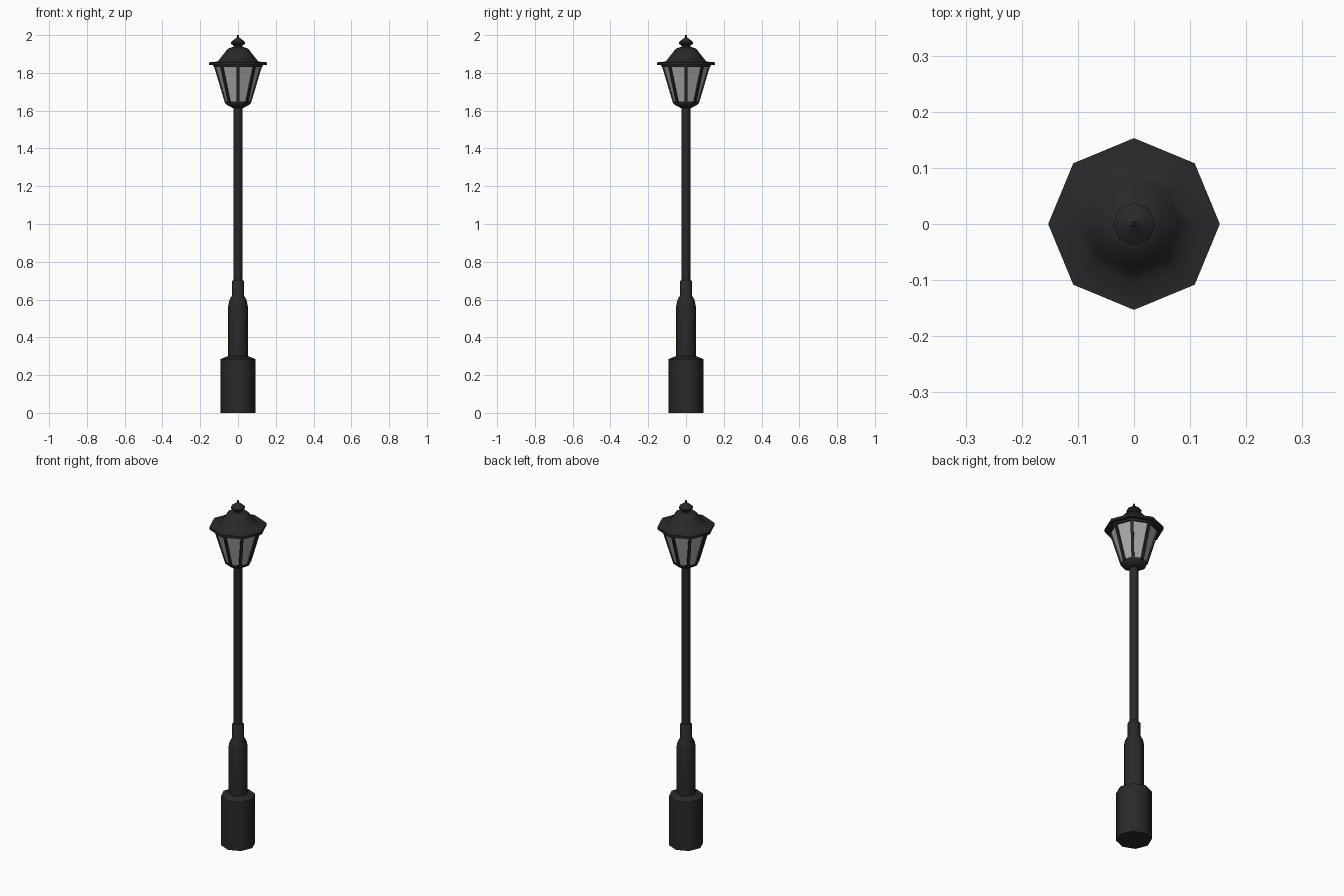
import bpy
import bmesh
from math import radians, sin, cos, pi
from mathutils import Vector

SIDES = 8

if "Cube" in bpy.data.objects:
    bpy.data.objects.remove(bpy.data.objects["Cube"], do_unlink=True)


def material(name, value):
    mat = bpy.data.materials.new(name)
    mat.use_nodes = True
    colour = (value, value, value, 1)
    mat.diffuse_color = colour
    bsdf = mat.node_tree.nodes["Principled BSDF"]
    bsdf.inputs["Base Color"].default_value = colour
    bsdf.inputs["Roughness"].default_value = 0.7
    return mat


iron = material("black iron", 0.022)
glass = material("frosted glass", 0.4)


def corner(i, radius, z):
    a = 2 * pi * i / SIDES
    return Vector((radius * cos(a), radius * sin(a), z))


def finish(name, bm, mat, angle):
    bmesh.ops.recalc_face_normals(bm, faces=bm.faces)
    mesh = bpy.data.meshes.new(name)
    bm.to_mesh(mesh)
    bm.free()
    mesh.materials.append(mat)
    ob = bpy.data.objects.new(name, mesh)
    bpy.context.collection.objects.link(ob)
    if angle:
        bpy.ops.object.select_all(action="DESELECT")
        ob.select_set(True)
        bpy.context.view_layer.objects.active = ob
        bpy.ops.object.shade_smooth_by_angle(angle=radians(angle))
    return ob


def turned(name, profile, mat=iron, angle=50):
    """Eight-sided solid from (radius, height) pairs, closed at both ends."""
    bm = bmesh.new()
    rings = [[bm.verts.new(corner(i, r, z)) for i in range(SIDES)]
             for r, z in profile]
    for low, high in zip(rings, rings[1:]):
        for i in range(SIDES):
            j = (i + 1) % SIDES
            bm.faces.new((low[i], low[j], high[j], high[i]))
    bm.faces.new(rings[0])
    bm.faces.new(rings[-1])
    return finish(name, bm, mat, angle)


# Post: pedestal, stepped sleeve and slim pole
turned("pedestal", [(0.092, 0), (0.092, 0.285), (0.055, 0.3)])
turned("sleeve", [(0.052, 0.29), (0.052, 0.565), (0.046, 0.595),
                  (0.033, 0.62), (0.033, 0.695), (0.026, 0.703)])
turned("pole", [(0.023, 0.69), (0.023, 1.63)])

# Lantern: cup, glass and top ring
turned("lantern_cup", [(0.03, 1.615), (0.066, 1.635), (0.069, 1.648)])
turned("lantern_glass", [(0.064, 1.64), (0.124, 1.845)], glass, 0)
turned("lantern_top_ring", [(0.129, 1.832), (0.133, 1.848)])

# Slanted glazing bars along the corners
bm = bmesh.new()
for i in range(SIDES):
    side = corner(i + 2, 0.0075, 0)
    ends = []
    for radius, z in ((0.069, 1.64), (0.13, 1.845)):
        outer, inner = corner(i, radius, z), corner(i, radius - 0.012, z)
        ends.append([bm.verts.new(p) for p in
                     (outer + side, outer - side, inner - side, inner + side)])
    low, high = ends
    for k in range(4):
        n = (k + 1) % 4
        bm.faces.new((low[k], low[n], high[n], high[k]))
    bm.faces.new(low)
    bm.faces.new(high)
finish("glazing_bars", bm, iron, 0)

# Roof with a thin brim, and its finial
turned("roof", [(0.153, 1.842), (0.153, 1.856), (0.108, 1.86),
                (0.082, 1.892), (0.054, 1.928), (0.03, 1.936)])
turned("finial", [(0.024, 1.93), (0.024, 1.945), (0.038, 1.955),
                  (0.038, 1.963), (0.012, 1.983), (0.005, 1.987),
                  (0.004, 2.0)])
